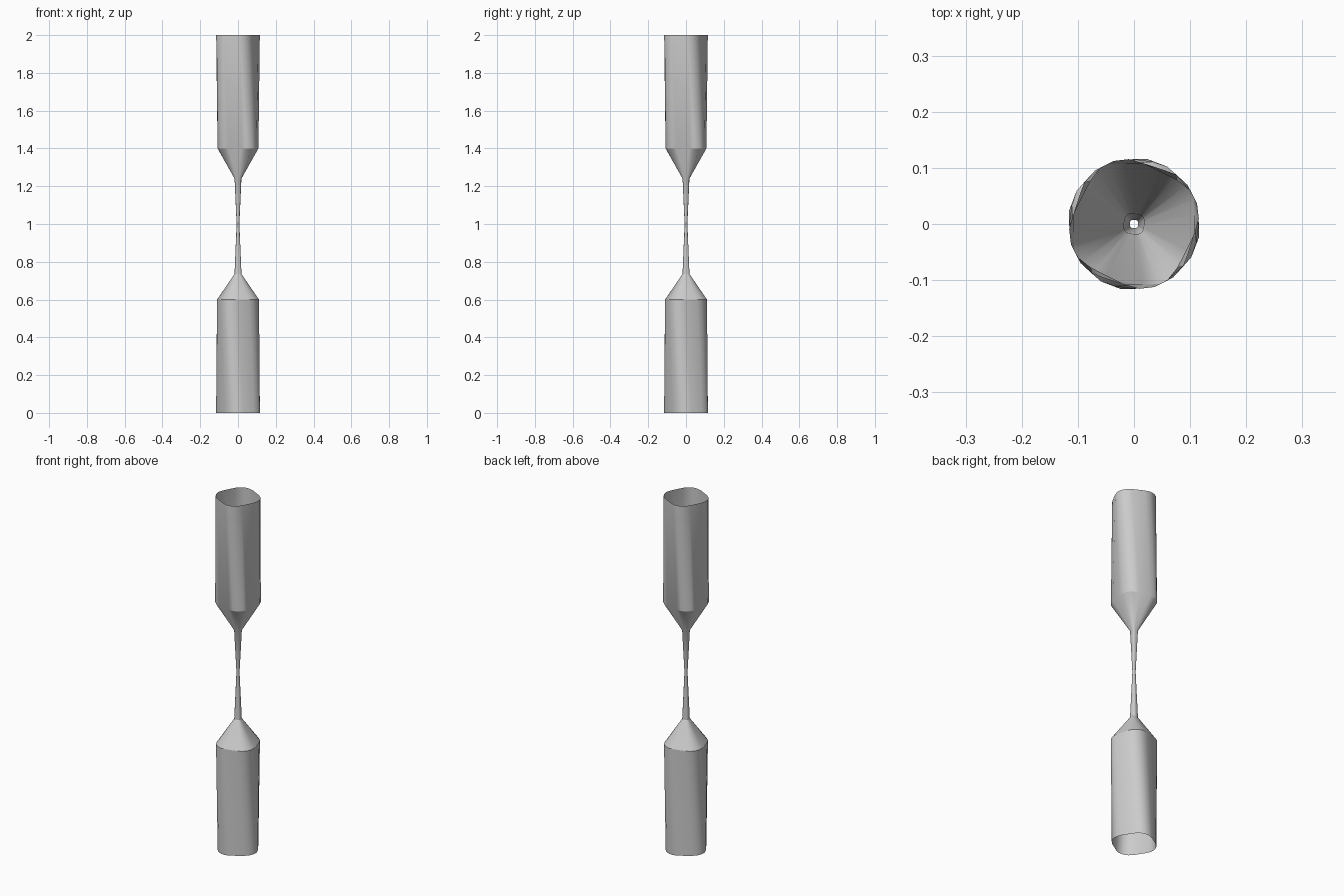
import bpy, bmesh, math

if "Cube" in bpy.data.objects:
    bpy.data.objects.remove(bpy.data.objects["Cube"])

# Plain grey material
grey = bpy.data.materials.new("light grey")
grey.use_nodes = True
grey.diffuse_color = (0.6, 0.6, 0.6, 1)
grey.node_tree.nodes["Principled BSDF"].inputs["Base Color"].default_value = (0.6, 0.6, 0.6, 1)

# Rounded square cross-section: corner centre offset, corner radius, arc segments
CORNER, RADIUS, SEGMENTS = 0.034, 0.07, 4
profile = []
for quarter in range(4):
    mid = math.radians(45 + 90 * quarter)
    cx, cy = CORNER * math.sqrt(2) * math.cos(mid), CORNER * math.sqrt(2) * math.sin(mid)
    for i in range(SEGMENTS + 1):
        a = mid + math.radians(90 * i / SEGMENTS - 45)
        profile.append((cx + RADIUS * math.cos(a), cy + RADIUS * math.sin(a)))

# Height and scale of each section, from the bottom rim to the top rim
sections = [(0, 1), (0.6, 1), (0.735, 0.17), (1, 0.07), (1.24, 0.17), (1.4, 1), (2, 1)]


def twist(z):
    return math.radians(3 + 30 * (1 - z))


# Open twisted tube lofted through the sections
bm = bmesh.new()
rings = []
for z, s in sections:
    c, d = math.cos(twist(z)), math.sin(twist(z))
    rings.append([bm.verts.new((s * (x * c - y * d), s * (x * d + y * c), z)) for x, y in profile])
n = len(profile)
for low, high in zip(rings, rings[1:]):
    for i in range(n):
        j = (i + 1) % n
        bm.faces.new((low[i], low[j], high[j], high[i]))
mesh = bpy.data.meshes.new("twisted_tube")
bm.to_mesh(mesh)
bm.free()
mesh.materials.append(grey)
tube = bpy.data.objects.new("twisted_tube", mesh)
bpy.context.collection.objects.link(tube)

# Smooth the rounded corners, keep the shoulders crisp
bpy.ops.object.select_all(action="DESELECT")
tube.select_set(True)
bpy.context.view_layer.objects.active = tube
bpy.ops.object.shade_smooth_by_angle(angle=math.radians(30))
